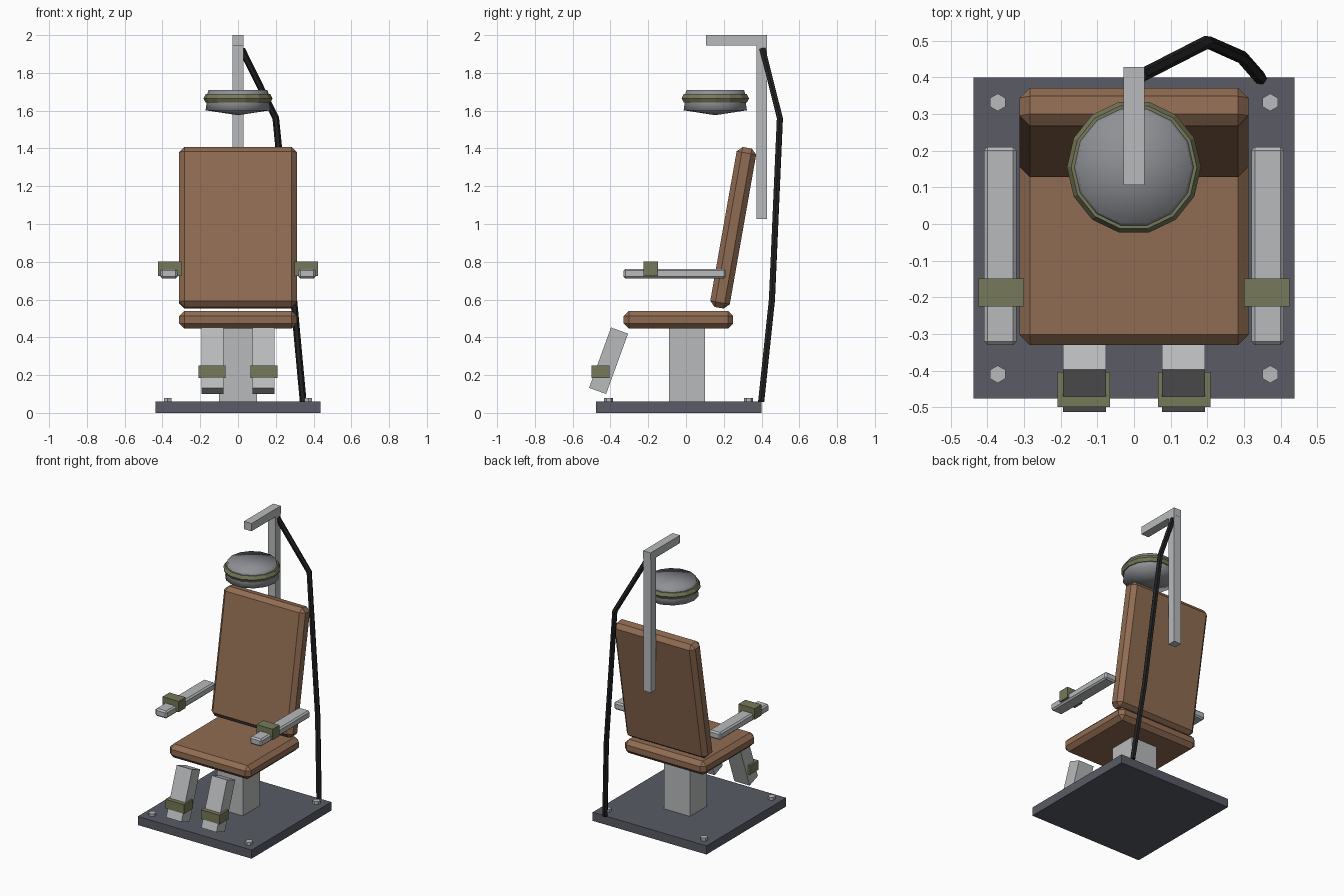
import bpy, bmesh, math
from mathutils import Vector

if "Cube" in bpy.data.objects:
    bpy.data.objects.remove(bpy.data.objects["Cube"], do_unlink=True)


def material(name, rgb):
    mat = bpy.data.materials.new(name)
    mat.use_nodes = True
    color = (*rgb, 1)
    mat.diffuse_color = color
    mat.node_tree.nodes["Principled BSDF"].inputs["Base Color"].default_value = color
    return mat


leather = material("brown_leather", (0.28, 0.15, 0.085))
steel = material("light_steel", (0.48, 0.49, 0.50))
plate = material("dark_plate", (0.10, 0.105, 0.13))
webbing = material("olive_webbing", (0.18, 0.19, 0.10))
rubber = material("black_rubber", (0.016, 0.016, 0.017))
shell = material("grey_shell", (0.27, 0.28, 0.30))


def finish(name, bm, mat):
    bmesh.ops.recalc_face_normals(bm, faces=bm.faces)
    mesh = bpy.data.meshes.new(name)
    bm.to_mesh(mesh)
    bm.free()
    mesh.materials.append(mat)
    obj = bpy.data.objects.new(name, mesh)
    bpy.context.collection.objects.link(obj)
    return obj


def box(name, center, size, mat, bevel=0, tilt=0):
    bm = bmesh.new()
    bmesh.ops.create_cube(bm, size=1)
    bmesh.ops.scale(bm, vec=size, verts=bm.verts)
    if bevel:
        bmesh.ops.bevel(bm, geom=bm.edges[:], offset=bevel, segments=1, affect='EDGES')
    obj = finish(name, bm, mat)
    obj.location = center
    obj.rotation_euler.x = math.radians(tilt)
    return obj


def lathe(name, profile, center, mat, sides=14, closed=False):
    """Revolve (radius, height) points; a radius of 0 makes a pole."""
    bm = bmesh.new()
    rings = []
    for r, z in profile:
        if r == 0:
            rings.append([bm.verts.new((0, 0, z))] * sides)
        else:
            angles = [2 * math.pi * i / sides for i in range(sides)]
            rings.append([bm.verts.new((r * math.cos(a), r * math.sin(a), z)) for a in angles])
    pairs = list(zip(rings, rings[1:]))
    if closed:
        pairs.append((rings[-1], rings[0]))
    for low, high in pairs:
        for i in range(sides):
            j = (i + 1) % sides
            corners = dict.fromkeys((low[i], low[j], high[j], high[i]))
            bm.faces.new(list(corners))
    obj = finish(name, bm, mat)
    obj.location = center
    return obj


# Base and pedestal
box("base_plate", (0, -0.038, 0.03), (0.876, 0.876, 0.06), plate)
box("pedestal", (0, 0.005, 0.255), (0.2, 0.19, 0.39), steel)

# Cushions
box("seat", (0, -0.04, 0.493), (0.625, 0.58, 0.095), leather, bevel=0.028)
box("backrest", (0, 0.25, 0.98), (0.625, 0.105, 0.86), leather, bevel=0.028, tilt=-10)

# Paired arm, leg and strap parts, plus the floor bolts
for side, s in (("left", 1), ("right", -1)):
    box(side + "_armrest", (s * 0.365, -0.06, 0.737), (0.09, 0.54, 0.052), steel, bevel=0.01)
    box(side + "_wrist_strap", (s * 0.362, -0.187, 0.763), (0.124, 0.076, 0.076), webbing)
    box(side + "_leg_rest", (s * 0.135, -0.41, 0.276), (0.118, 0.096, 0.34), steel, tilt=-20)
    box(side + "_ankle_strap", (s * 0.137, -0.452, 0.218), (0.144, 0.096, 0.064), webbing)
    for end, y in (("front", -0.41), ("back", 0.332)):
        bolt = lathe(f"{end}_{side}_bolt", [(0, 0), (0.024, 0), (0.024, 0.02), (0, 0.02)],
                     (s * 0.372, y, 0.06), steel, sides=6)
        bolt.rotation_euler.z = math.radians(30)

# Post with overhead arm
box("post", (0, 0.4, 1.513), (0.058, 0.056, 0.974), steel)
box("overhead_arm", (0, 0.268, 1.973), (0.058, 0.322, 0.054), steel)

# Head cap with its band
cap = lathe("head_cap", [(0, 1.576), (0.172, 1.602), (0.165, 1.645), (0.165, 1.68),
                         (0.156, 1.71), (0, 1.71)], (0, 0.155, 0), shell)
cap.data.shade_smooth()
ring = [(0.16 + 0.023 * math.cos(a), 1.665 + 0.026 * math.sin(a))
        for a in (math.tau * i / 6 for i in range(6))]
lathe("cap_band", ring, (0, 0.155, 0), webbing, closed=True)

# Cable swept along a bent path
path = [Vector(p) for p in ((0.02, 0.405, 1.925), (0.2, 0.497, 1.56),
                            (0.295, 0.455, 0.6), (0.345, 0.398, 0.06))]
curve = bpy.data.curves.new("cable", 'CURVE')
curve.dimensions = '3D'
curve.bevel_depth = 0.018
curve.bevel_resolution = 1
curve.use_fill_caps = True
spline = curve.splines.new('POLY')
spline.points.add(len(path) - 1)
for point, co in zip(spline.points, path):
    point.co = (*co, 1)
spline.use_smooth = False
curve.materials.append(rubber)
bpy.context.collection.objects.link(bpy.data.objects.new("cable", curve))
